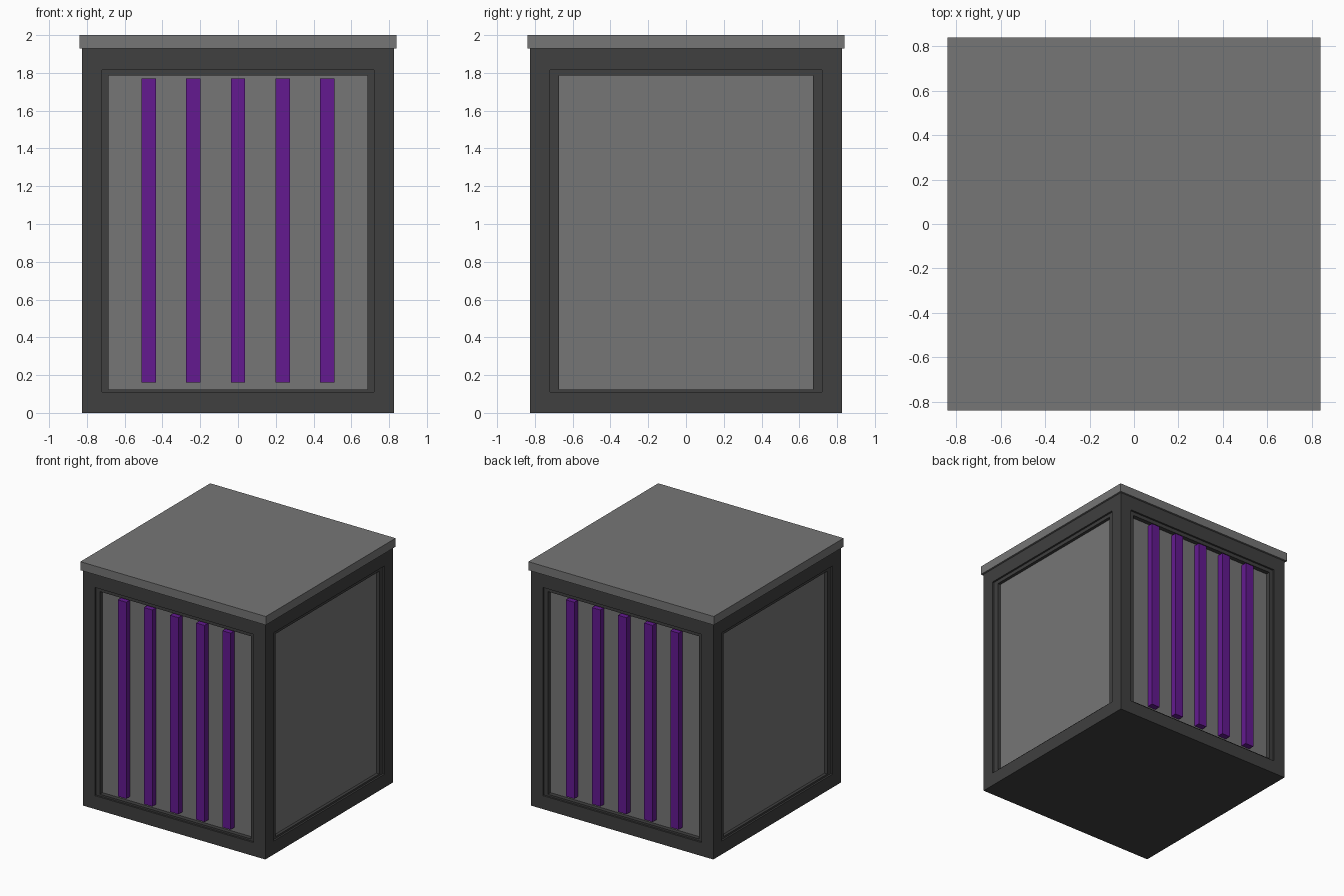
import bpy, bmesh
from mathutils import Matrix, Vector

if "Cube" in bpy.data.objects:
    bpy.data.objects.remove(bpy.data.objects["Cube"])


def material(name, r, g, b):
    m = bpy.data.materials.new(name)
    m.diffuse_color = (r, g, b, 1)
    m.use_nodes = True
    m.node_tree.nodes["Principled BSDF"].inputs["Base Color"].default_value = m.diffuse_color
    return m


DARK = material("dark_frame", 0.05, 0.05, 0.05)
GREY = material("mid_grey", 0.18, 0.18, 0.18)
PURPLE = material("purple", 0.125, 0.01, 0.28)


def finish(name, bm, mat):
    mesh = bpy.data.meshes.new(name)
    bm.to_mesh(mesh)
    bm.free()
    mesh.materials.append(mat)
    ob = bpy.data.objects.new(name, mesh)
    bpy.context.collection.objects.link(ob)
    return ob


def box_bm(lo, hi):
    bm = bmesh.new()
    lo, hi = Vector(lo), Vector(hi)
    size = hi - lo
    bmesh.ops.create_cube(bm, size=1, matrix=Matrix.Translation((lo + hi) / 2)
                          @ Matrix.Diagonal((*size, 1)))
    return bm


def box(name, lo, hi, mat, turn=0):
    bm = box_bm(lo, hi)
    bm.transform(Matrix.Rotation(turn, 4, 'Z'))
    return finish(name, bm, mat)


H = 0.825                      # half width of the body
STEP = 0.015                   # depth of the first recess step
FRONT_D, SIDE_D = 0.05, 0.04   # panel depth on barred and plain sides

# Body: box with a two-step recess in each of its four sides
bm = box_bm((-H, -H, 0), (H, H, 1.93))
for face in [f for f in bm.faces if abs(f.normal.z) < 0.5]:
    n = face.normal.copy()
    side = abs(n.x) > 0.5
    n = Vector((round(n.x), round(n.y), 0))
    u = Vector((-n.y, n.x, 0))
    w2 = 0.672 if side else 0.685
    deep = SIDE_D if side else FRONT_D
    # (half width, bottom, top, depth): each ring is inset, then placed
    for w, z0, z1, d in ((0.72, 0.11, 1.815, 0), (0.72, 0.11, 1.815, STEP),
                         (w2, 0.125, 1.785, STEP), (w2, 0.125, 1.785, deep + 0.01)):
        bmesh.ops.inset_individual(bm, faces=[face], thickness=0.002)
        for v in face.verts:
            s = 1 if v.co.dot(u) > 0 else -1
            v.co = n * (H - d) + u * (s * w) + Vector((0, 0, z1 if v.co.z > 1 else z0))
bmesh.ops.recalc_face_normals(bm, faces=bm.faces)
finish("body_frame", bm, DARK)

# Overhanging lid
box("lid", (-0.84, -0.84, 1.93), (0.84, 0.84, 2.0), GREY)

PI = 3.14159265358979
for label, turn in (("front", 0), ("back", PI)):
    # Recessed panel with vertical bars
    y = -H + FRONT_D
    box(label + "_panel", (-0.685, y, 0.125), (0.685, y + 0.02, 1.785), GREY, turn)
    for i in range(5):
        x = (i - 2) * 0.2365
        box(f"{label}_bar_{i + 1}", (x - 0.038, -H, 0.16),
            (x + 0.038, y + 0.01, 1.77), PURPLE, turn)

# Plain recessed side panels
for label, turn in (("right", PI / 2), ("left", -PI / 2)):
    y = -H + SIDE_D
    box(label + "_panel", (-0.672, y, 0.125), (0.672, y + 0.02, 1.785), GREY, turn)
